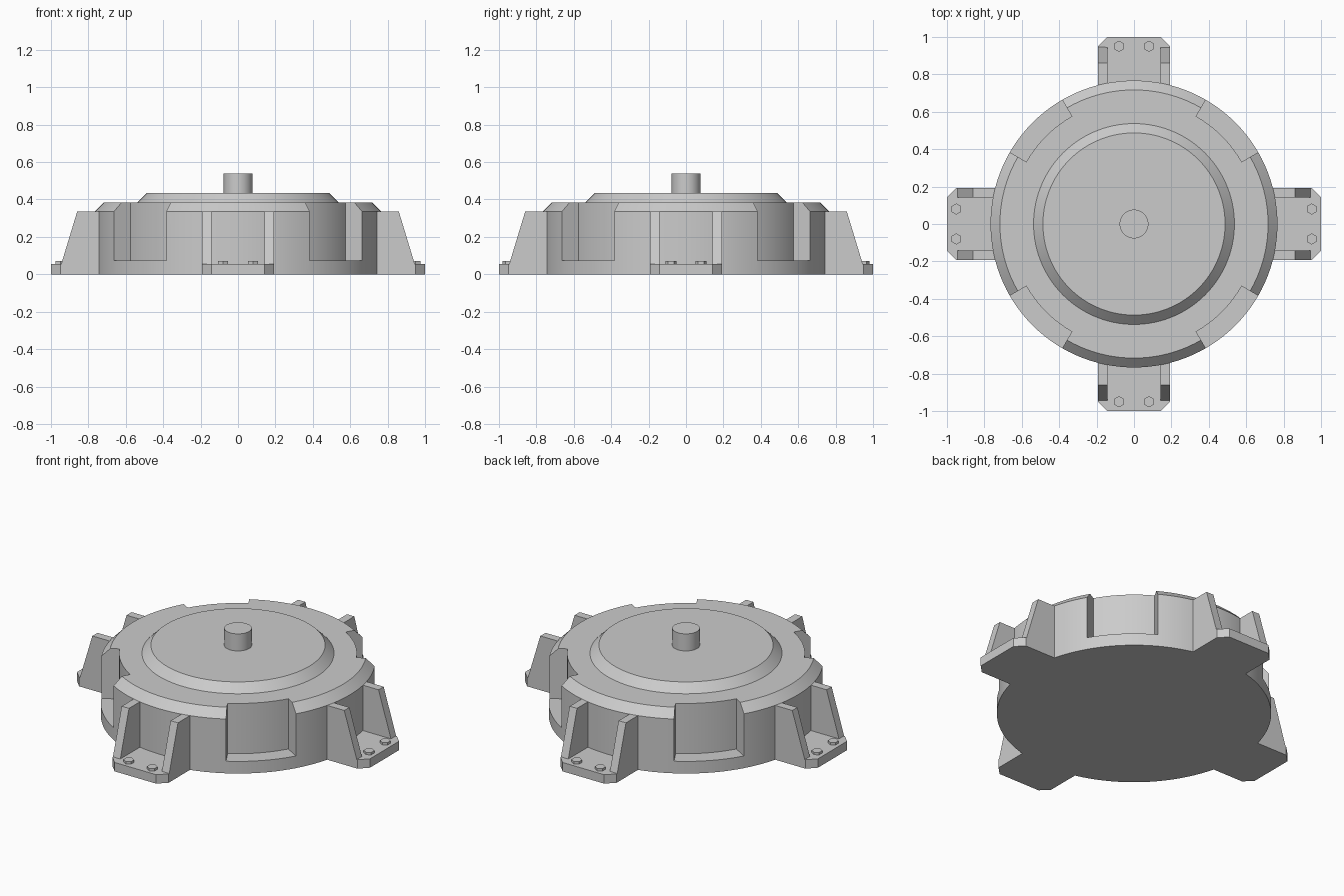
import bpy
import bmesh
from math import cos, sin, pi, radians
from mathutils import Matrix, Vector

cube = bpy.data.objects.get("Cube")
if cube:
    bpy.data.objects.remove(cube, do_unlink=True)

SEGMENTS = 120
GREY = (0.6, 0.6, 0.6, 1)
metal = bpy.data.materials.new("grey metal")
metal.use_nodes = True
metal.diffuse_color = GREY
metal.node_tree.nodes["Principled BSDF"].inputs["Base Color"].default_value = GREY


def make_object(name, bm):
    bmesh.ops.recalc_face_normals(bm, faces=bm.faces[:])
    mesh = bpy.data.meshes.new(name)
    bm.to_mesh(mesh)
    bm.free()
    mesh.materials.append(metal)
    obj = bpy.data.objects.new(name, mesh)
    bpy.context.collection.objects.link(obj)
    return obj


def activate(obj):
    bpy.ops.object.select_all(action='DESELECT')
    obj.select_set(True)
    bpy.context.view_layer.objects.active = obj


def smooth(obj):
    activate(obj)
    bpy.ops.object.shade_smooth_by_angle(angle=radians(25))


def lathe(name, profile):
    """Closed solid of revolution from (radius, height) points."""
    bm = bmesh.new()
    rings = [[bm.verts.new((r * cos(2 * pi * i / SEGMENTS), r * sin(2 * pi * i / SEGMENTS), z))
              for i in range(SEGMENTS)] for r, z in profile]
    for low, high in zip(rings, rings[1:]):
        for i in range(SEGMENTS):
            j = (i + 1) % SEGMENTS
            bm.faces.new((low[i], low[j], high[j], high[i]))
    bm.faces.new(rings[0])
    bm.faces.new(rings[-1])
    return make_object(name, bm)


def prism(bm, points, offset):
    """Extrude an outline by a vector."""
    face = bm.faces.new([bm.verts.new(p) for p in points])
    out = bmesh.ops.extrude_face_region(bm, geom=[face])
    verts = [v for v in out["geom"] if isinstance(v, bmesh.types.BMVert)]
    bmesh.ops.translate(bm, verts=verts, vec=Vector(offset))


# Housing with a chamfered rim
housing = lathe("housing", [(0.767, 0), (0.767, 0.335), (0.717, 0.385)])

# Four diagonal pockets cut into the wall
bm = bmesh.new()
for quarter in range(4):
    angles = [radians(30 + 90 * quarter + 3 * i) for i in range(11)]
    outline = [(0.665 * cos(a), 0.665 * sin(a), 0.075) for a in angles]
    outline += [(0.9 * cos(a), 0.9 * sin(a), 0.075) for a in reversed(angles)]
    prism(bm, outline, (0, 0, 0.5))
cutter = make_object("pocket_cutter", bm)
cutter.hide_render = True
cut = housing.modifiers.new("pockets", 'BOOLEAN')
cut.operation = 'DIFFERENCE'
cut.solver = 'EXACT'
cut.object = cutter
activate(housing)
bpy.ops.object.modifier_apply(modifier=cut.name)
bpy.data.objects.remove(cutter, do_unlink=True)
smooth(housing)

# Raised cover and centre shaft
smooth(lathe("top_cover", [(0.537, 0.37), (0.537, 0.385), (0.487, 0.435)]))
smooth(lathe("centre_shaft", [(0.077, 0.42), (0.077, 0.54)]))

# Four mounting feet: pad, two ribs and two hexagonal bolts each
for turn, side in enumerate(("left", "back", "right", "front")):
    spin = Matrix.Rotation(turn * pi / 2, 4, 'Z')

    bm = bmesh.new()
    half = [(0.65, 0.192), (0.95, 0.192), (1.0, 0.142)]
    outline = half + [(x, -y) for x, y in reversed(half)]
    prism(bm, [(x, y, 0) for x, y in outline], (0, 0, 0.055))
    make_object(side + "_foot_pad", bm).matrix_world = spin

    bm = bmesh.new()
    for y in (-0.192, 0.142):
        rib = [(0.7, 0), (0.95, 0), (0.945, 0.055), (0.86, 0.335), (0.7, 0.335)]
        prism(bm, [(x, y, z) for x, z in rib], (0, 0.05, 0))
    make_object(side + "_foot_ribs", bm).matrix_world = spin

    bm = bmesh.new()
    for y in (-0.08, 0.08):
        hexagon = [(0.95 + 0.03 * cos(i * pi / 3 + pi / 6 * (turn % 2 == 0)),
                    y + 0.03 * sin(i * pi / 3 + pi / 6 * (turn % 2 == 0)), 0.05) for i in range(6)]
        prism(bm, hexagon, (0, 0, 0.02))
    make_object(side + "_foot_bolts", bm).matrix_world = spin
